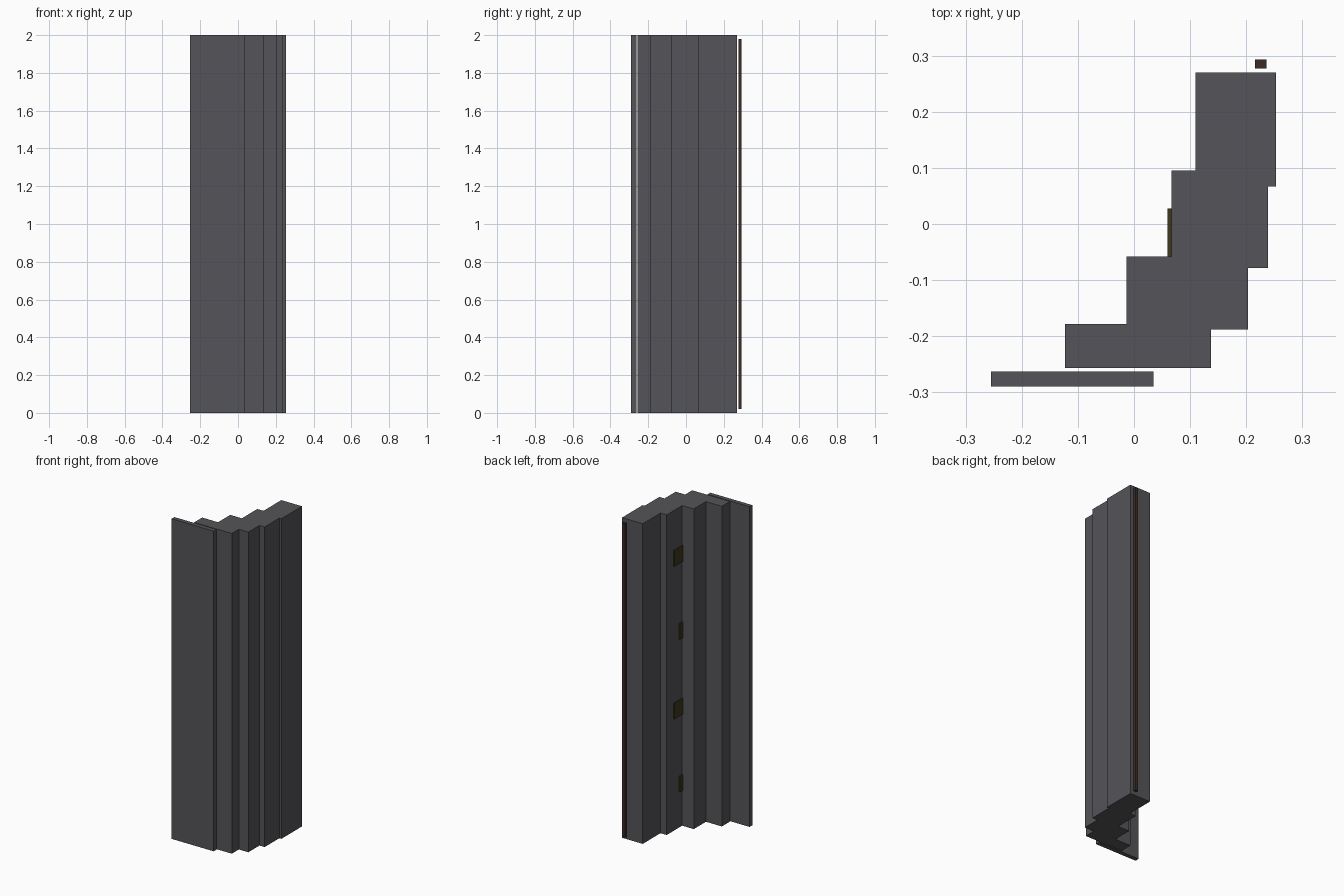
import bpy

if "Cube" in bpy.data.objects:
    bpy.data.objects.remove(bpy.data.objects["Cube"])


def material(name, rgb):
    m = bpy.data.materials.new(name)
    m.diffuse_color = (*rgb, 1)
    m.use_nodes = True
    m.node_tree.nodes["Principled BSDF"].inputs["Base Color"].default_value = m.diffuse_color
    return m


def box(name, x0, x1, y0, y1, z0, z1, mat):
    bpy.ops.mesh.primitive_cube_add(
        size=1, location=((x0 + x1) / 2, (y0 + y1) / 2, (z0 + z1) / 2))
    o = bpy.context.object
    o.name = name
    o.scale = (x1 - x0, y1 - y0, z1 - z0)
    bpy.ops.object.transform_apply(location=False, rotation=False, scale=True)
    o.data.materials.append(mat)
    return o


wall = material("dark_grey", (0.09, 0.09, 0.10))
trim = material("dark_red_brown", (0.045, 0.025, 0.02))
plate = material("dark_olive", (0.05, 0.038, 0.012))

# Stepped full-height wall segments, front to back: x0, x1, y0, y1
segments = [
    (-0.255, 0.035, -0.290, -0.263),
    (-0.123, 0.137, -0.257, -0.178),
    (-0.013, 0.203, -0.188, -0.058),
    (0.067, 0.239, -0.078, 0.095),
    (0.110, 0.253, 0.067, 0.270),
]
for i, s in enumerate(segments, 1):
    box(f"wall_segment_{i}", *s, 0, 2, wall)

# Thin vertical strip floating behind the rear face
box("rear_strip", 0.216, 0.236, 0.277, 0.293, 0.02, 1.98, trim)

# Small plates on the left side, alternating narrow and wide
for i in range(4):
    z = 0.272 + 0.477 * i
    y1 = 0.028 if i % 2 else -0.028
    box(f"side_plate_{i + 1}", 0.060, 0.075, -0.065, y1, z - 0.05, z + 0.05, plate)
